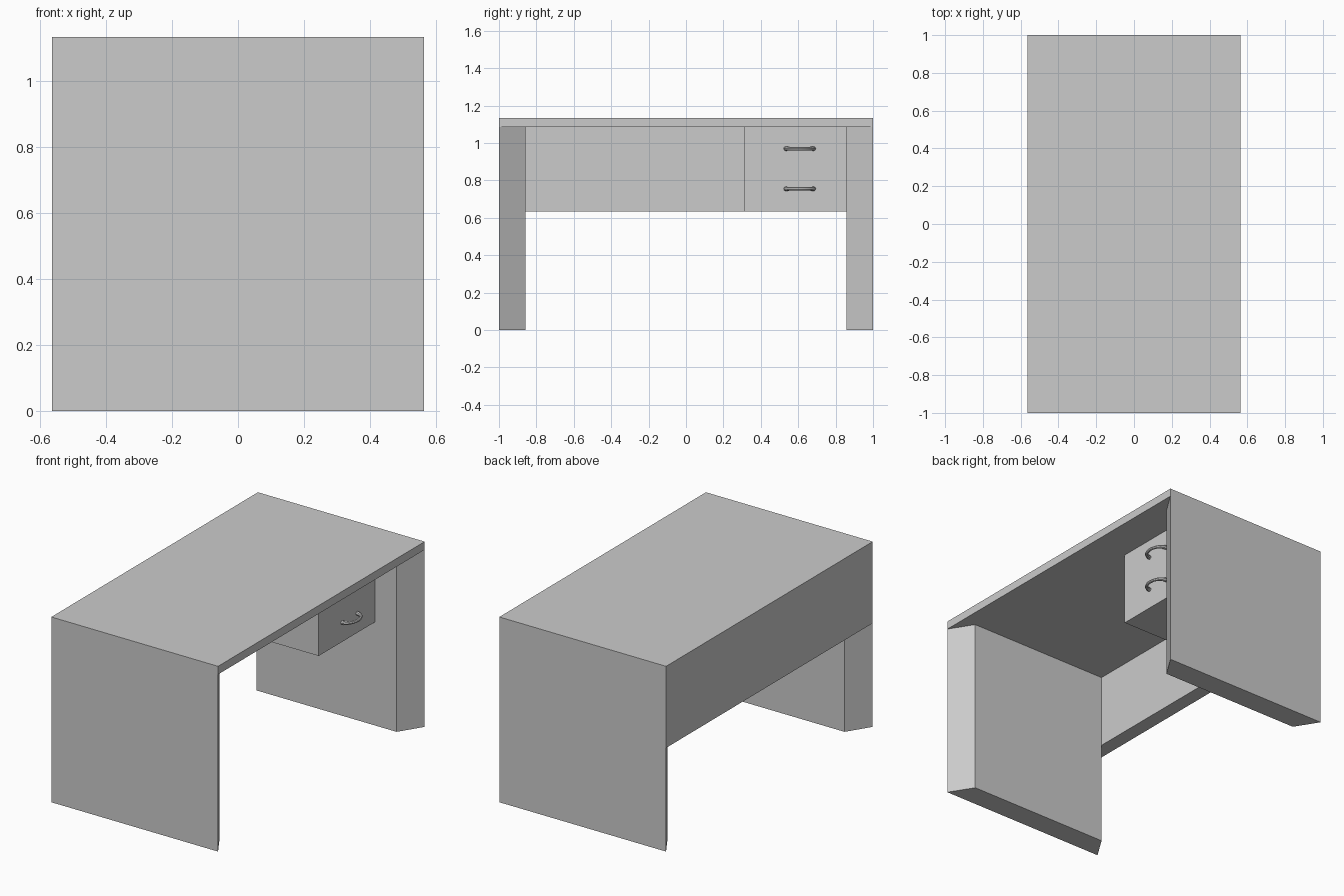
import bpy, bmesh, math

if "Cube" in bpy.data.objects:
    bpy.data.objects.remove(bpy.data.objects["Cube"])

W, L, H = 0.565, 1.0, 1.135      # half depth (x), half length (y), height
IX, IY = 0.475, 0.857            # inner corners of the mitred panels
TOP_Z, PANEL_Z = 1.085, 0.635    # underside of the top, underside of panel and drawers
DRAWER_X = 0.33                  # drawer front plane


def prism(name, outline, z0, z1):
    """Extrude an xy outline from z0 to z1."""
    bm = bmesh.new()
    face = bm.faces.new([bm.verts.new((x, y, z0)) for x, y in outline])
    ext = bmesh.ops.extrude_face_region(bm, geom=[face])
    verts = [g for g in ext["geom"] if isinstance(g, bmesh.types.BMVert)]
    bmesh.ops.translate(bm, verts=verts, vec=(0, 0, z1 - z0))
    bmesh.ops.recalc_face_normals(bm, faces=bm.faces)
    mesh = bpy.data.meshes.new(name)
    bm.to_mesh(mesh)
    bm.free()
    obj = bpy.data.objects.new(name, mesh)
    bpy.context.collection.objects.link(obj)
    return obj


def handle(name, z):
    """Bowed pull: a half-ellipse tube with slightly thicker ends."""
    curve = bpy.data.curves.new(name, "CURVE")
    curve.dimensions = "3D"
    curve.bevel_depth = 0.009
    curve.bevel_resolution = 2
    curve.use_fill_caps = True
    n = 16
    spline = curve.splines.new("POLY")
    spline.points.add(n)
    for i, p in enumerate(spline.points):
        t = math.pi * i / n
        c = math.cos(t)
        p.co = (DRAWER_X + 0.057 * math.sin(t), 0.608 - 0.074 * c, z, 1)
        p.radius = 1 + 0.35 * c ** 4
    obj = bpy.data.objects.new(name, curve)
    bpy.context.collection.objects.link(obj)
    # Turn the tube into a mesh and smooth it
    bpy.ops.object.select_all(action="DESELECT")
    obj.select_set(True)
    bpy.context.view_layer.objects.active = obj
    bpy.ops.object.convert(target="MESH")
    bpy.ops.object.shade_smooth_by_angle(angle=math.radians(40))


# Desk top
prism("desk_top", [(-W, -L), (W, -L), (W, L), (-W, L)], TOP_Z, H)

# Side panels with slanted front and back edges
for side, s in (("near", -1), ("far", 1)):
    prism(side + "_side_panel",
          [(-W, s * L), (W, s * L), (IX, s * IY), (-IX, s * IY)], 0, TOP_Z)

# Back panel, mitred into the side panels
prism("back_panel", [(-W, -L), (-IX, -IY), (-IX, IY), (-W, L)], PANEL_Z, TOP_Z)

# Drawer box between the back panel and the far side
prism("drawer_box", [(-IX, 0.31), (DRAWER_X, 0.31), (DRAWER_X, IY), (-IX, IY)],
      PANEL_Z, TOP_Z)

# Drawer handles
handle("upper_handle", 0.97)
handle("lower_handle", 0.755)
